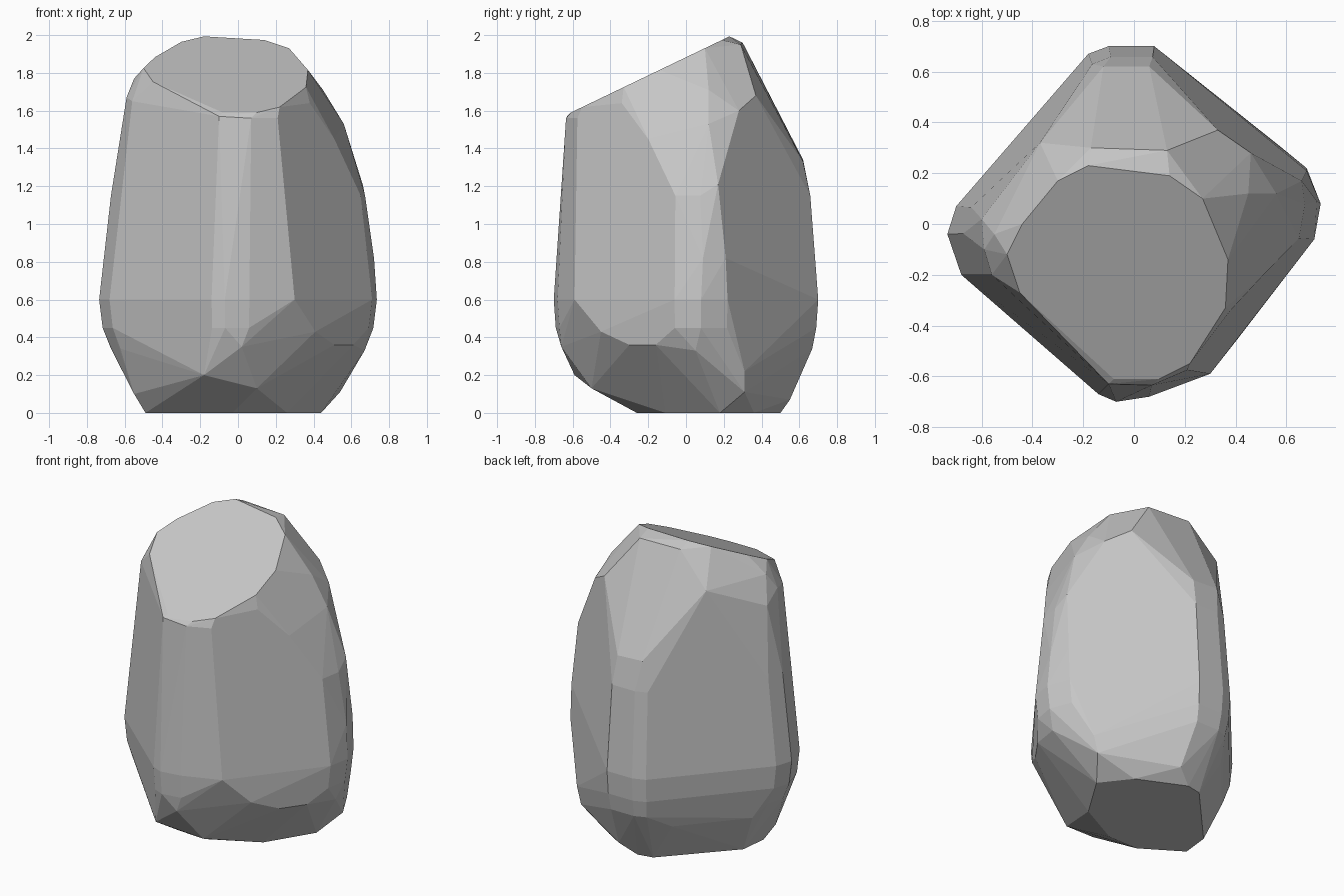
import bpy
import bmesh
import math
from mathutils import Vector

default_cube = bpy.data.objects.get("Cube")
if default_cube:
    bpy.data.objects.remove(default_cube, do_unlink=True)


def stone_material():
    material = bpy.data.materials.new("stone grey")
    colour = (0.57, 0.57, 0.57, 1.0)
    material.diffuse_color = colour
    material.use_nodes = True
    shader = material.node_tree.nodes["Principled BSDF"]
    shader.inputs["Base Color"].default_value = colour
    return material


def ring(outline, height, scale=(1, 1)):
    """A level slice through the rock, scaled from an outline."""
    return [Vector((x * scale[0], y * scale[1], height)) for x, y in outline]


def crown_height(y):
    """Height of the sloping top facet, which rises towards the back."""
    return 1.59 + 0.48 * (y + 0.61)


# Widest slice: a diamond with blunted corners, split where the foot differs
back_corner = [(-.18, .67), (-.1, .7), (.08, .7)]
left_corner = [(.68, .22), (.735, .08), (.71, -.06)]
front_left_edge = [(.3, -.59)]
front_corner = [(.06, -.68), (-.07, -.7), (-.14, -.67)]
right_corner = [(-.68, -.2), (-.735, -.04), (-.7, .07)]
rounded = back_corner + left_corner + front_corner + right_corner
waist = rounded + front_left_edge

# Rim of the sloping top facet
crown = [(-.08, -.61), (.1, -.61), (.22, -.55), (.36, -.33), (.37, -.14),
         (.27, .1), (.14, .19), (-.18, .23), (-.3, .17), (-.44, 0),
         (-.5, -.12), (-.45, -.27)]

# Outline of the flat underside
base = [(-.03, -.26), (.26, -.11), (.44, .18), (.3, .36), (0, .5),
        (-.1, .48), (-.47, .08), (-.49, -.1), (-.24, -.26)]

# Blunted corners between the top facet and the walls
back_shoulder = [(-.17, .3, 1.96), (.13, .29, 1.95), (.33, .37, 1.68),
                 (-.37, .32, 1.75), (-.12, .62, 1.34), (.06, .62, 1.33)]
right_shoulder = [(-.55, -.04, 1.77), (-.59, -.1, 1.67), (-.56, -.2, 1.65),
                  (-.6, .02, 1.6)]
left_shoulder = [(.45, .12, 1.71), (.46, .28, 1.6), (.56, .12, 1.53),
                 (.51, -.2, 1.45), (.38, -.34, 1.64), (.66, .17, 1.21),
                 (.72, .09, .82), (.68, .21, .82)]
front_shoulder = [(-.1, -.63, 1.57), (.07, -.635, 1.56), (.21, -.575, 1.56)]

# Lower corners where the walls turn under
front_foot = [(.02, -.66, .35), (-.18, -.59, .2), (.1, -.5, .13)]
left_foot = [(.41, -.45, .43), (.51, -.3, .36), (.61, -.16, .36),
             (.67, .05, .33), (.58, .22, .2), (.54, .31, .11), (.57, .31, .22)]
back_foot = [(.1, .55, .07), (-.25, .5, .25), (-.57, .13, .25)]
right_foot = [(-.55, -.14, .1)]

points = ring(waist, 0.6)
points += ring(waist, 1.15, (.915, .94))
points += ring(rounded, 0.45, (.975, .985))
points += ring(back_corner + right_corner, 0.34, (.915, .955))
points += ring(base, 0.0)
points += [Vector((x, y, crown_height(y))) for x, y in crown]
for corner in (back_shoulder, right_shoulder, left_shoulder, front_shoulder,
               front_foot, left_foot, back_foot, right_foot):
    points += [Vector(p) for p in corner]

# Wrap the slices in one faceted skin
bm = bmesh.new()
for point in points:
    bm.verts.new(point)
hull = bmesh.ops.convex_hull(bm, input=bm.verts[:])
inside = {v for v in hull["geom_interior"] + hull["geom_unused"]
          if isinstance(v, bmesh.types.BMVert)}
bmesh.ops.delete(bm, geom=list(inside), context="VERTS")
# Merge nearly level triangles into broad facets
bmesh.ops.dissolve_limit(bm, angle_limit=math.radians(3),
                         verts=bm.verts[:], edges=bm.edges[:])
bmesh.ops.recalc_face_normals(bm, faces=bm.faces[:])

mesh = bpy.data.meshes.new("boulder")
bm.to_mesh(mesh)
bm.free()
mesh.materials.append(stone_material())
boulder = bpy.data.objects.new("boulder", mesh)
bpy.context.collection.objects.link(boulder)
